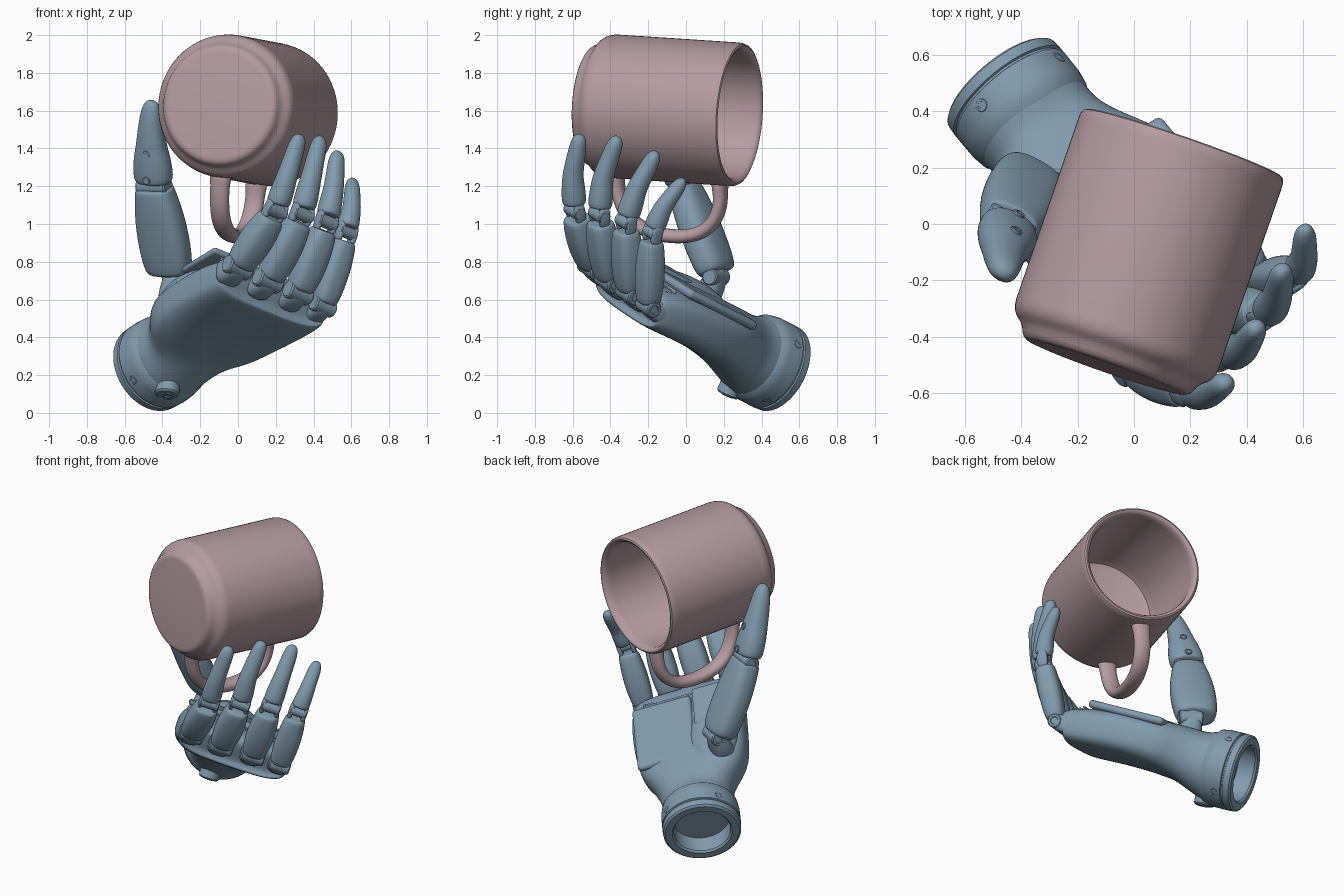
import bpy, bmesh, math
from mathutils import Vector as V, Matrix

if "Cube" in bpy.data.objects:
    bpy.data.objects.remove(bpy.data.objects["Cube"])


def material(name, rgb):
    m = bpy.data.materials.new(name)
    m.diffuse_color = (*rgb, 1)
    m.use_nodes = True
    m.node_tree.nodes["Principled BSDF"].inputs["Base Color"].default_value = m.diffuse_color
    return m


STEEL = material("blue_grey", (0.22, 0.33, 0.42))
PINK = material("dusty_pink", (0.46, 0.33, 0.36))


def finish(name, bm, mat, subdiv=0, bevel=0):
    bmesh.ops.recalc_face_normals(bm, faces=bm.faces)
    me = bpy.data.meshes.new(name)
    bm.to_mesh(me)
    bm.free()
    me.polygons.foreach_set("use_smooth", [True] * len(me.polygons))
    if not subdiv:
        me.set_sharp_from_angle(angle=math.radians(35))
    ob = bpy.data.objects.new(name, me)
    bpy.context.collection.objects.link(ob)
    me.materials.append(mat)
    if bevel:
        b = ob.modifiers.new("bevel", 'BEVEL')
        b.width, b.segments = bevel, 3
    if subdiv:
        s = ob.modifiers.new("subdivision", 'SUBSURF')
        s.levels = s.render_levels = subdiv
    return ob


def frame(origin, y, x):
    """Matrix with exact y axis, x close to the hint."""
    y = V(y).normalized()
    z = V(x).cross(y).normalized()
    x = y.cross(z)
    return Matrix.Translation(origin) @ Matrix((x, y, z)).transposed().to_4x4()


def loft(name, rings, hint, mat=STEEL, n=2.4, sides=16, subdiv=2):
    """Skin over (centre, half width, half depth[, exponent]) rings."""
    bm = bmesh.new()
    loops = []
    for i, r in enumerate(rings):
        a, b = V(rings[max(i - 1, 0)][0]), V(rings[min(i + 1, len(rings) - 1)][0])
        m = frame(V(r[0]), b - a, hint)
        e = 2 / (r[3] if len(r) > 3 else n)
        loop = []
        for k in range(sides):
            t = 2 * math.pi * (k + .5) / sides
            c, s = math.cos(t), math.sin(t)
            loop.append(bm.verts.new(m @ V((math.copysign(abs(c) ** e, c) * r[1], 0,
                                            math.copysign(abs(s) ** e, s) * r[2]))))
        loops.append(loop)
    for p, q in zip(loops, loops[1:]):
        for k in range(sides):
            bm.faces.new((p[k], p[k - 1], q[k - 1], q[k]))
    bm.faces.new(loops[0])
    bm.faces.new(loops[-1])
    return finish(name, bm, mat, subdiv)


def lathe(name, m, profile, mat=STEEL, sides=64):
    """Revolve (radius, height) points about the local y axis of m."""
    bm = bmesh.new()
    vs = [bm.verts.new(m @ V((r, h, 0))) for r, h in profile]
    es = [bm.edges.new(p) for p in zip(vs, vs[1:])]
    bmesh.ops.spin(bm, geom=vs + es, cent=m.translation, axis=m.to_3x3().col[1],
                   angle=2 * math.pi, steps=sides)
    bmesh.ops.remove_doubles(bm, verts=bm.verts, dist=1e-4)
    return finish(name, bm, mat)


def pin(name, centre, axis, r, length, sides=24):
    axis = V(axis).normalized()
    hint = (0, 0, 1) if abs(axis.z) < .9 else (1, 0, 0)
    h, c = length / 2, r * .15
    return lathe(name, frame(V(centre), axis, hint),
                 [(0, -h), (r - c, -h), (r, c - h), (r, h - c), (r - c, h), (r * .55, h),
                  (r * .5, h - c), (0, h - c)], sides=sides)


# Mug: body is hollow, lying on its side with the opening to the back
BASE = V((-.10, -.51, 1.632))
A = V((.326, .943, -.063)).normalized()
MUG = frame(BASE, A, (0, 0, 1))
lathe("mug_body", MUG, [
    (0, .004), (.28, .002), (.298, .004), (.312, .012), (.321, .026), (.329, .044), (.342, .06),
    (.358, .072), (.37, .088), (.377, .106), (.38, .13), (.381, .8), (.38, .825),
    (.374, .84), (.364, .845), (.352, .84), (.342, .825), (.338, .79), (.338, .17), (.325, .13),
    (.295, .115), (0, .115)], PINK, 72)

# Mug handle hanging below the body
D = V((-.12, -.028, -1)).normalized()
path = [(.16, .35), (.165, .40), (.18, .48), (.22, .57), (.3, .64), (.42, .672), (.55, .672),
        (.65, .645), (.72, .58), (.75, .49), (.745, .41), (.74, .35)]
loft("mug_handle", [(BASE + A * t + D * r, .07 if r < .38 else .053, .05 if r < .38 else .038)
                    for t, r in path], A.cross(D), PINK, n=2.2)

# Hand frame: x across the knuckles, y from cuff to knuckles, z out of the palm (mirrored)
HX = V((.785, .524, -.33))
HAND = frame(V((-.473, .5, .23)), (.593, -.72, .364), HX) @ Matrix.Diagonal((1, 1, -1, 1))
HR = HAND.to_3x3()


def hp(x, y, z):
    return HAND @ V((x, y, z))


# Wrist cuff with a hollow socket
lathe("wrist_cuff", HAND, [
    (0, .12), (.175, .12), (.175, .012), (.185, 0), (.228, 0), (.24, .01), (.243, .05),
    (.235, .054), (.235, .062), (.243, .066), (.242, .15), (.234, .2), (.19, .25), (0, .25)])
for k in range(4):
    a = math.radians(45 + 90 * k)
    d = HR @ V((math.cos(a), 0, math.sin(a)))
    pin("cuff_screw", HAND @ V((0, .105, 0)) + d * .226, d, .026, .035, 16)
BACK = HR @ V((0, -.1, -1))
pin("wrist_button", hp(-.02, .215, -.19), BACK, .064, .12, 32)
pin("wrist_button_inset", hp(-.02, .215, -.2), BACK, .04, .11, 6)

# Palm shell, thumb mound and inner palm plates
palm = [(.13, 0, .218, 0, .218, 2), (.19, 0, .234, 0, .232, 2), (.26, .005, .222, 0, .205, 2.1),
        (.33, .005, .235, .01, .182, 2.3), (.41, 0, .285, .025, .17, 2.6),
        (.5, -.01, .338, .03, .16, 3), (.66, 0, .355, .035, .15, 3.2),
        (.85, .005, .362, .03, .14, 3.6), (1.0, .005, .358, .015, .13, 3.8),
        (1.1, 0, .35, .0, .115, 3.8), (1.125, 0, .335, -.005, .1, 3.8),
        (1.13, 0, .3, -.01, .075, 3.8)]
loft("palm_shell", [(hp(x, t, z), w, h, n) for t, x, w, z, h, n in palm], HX, sides=24)
loft("thumb_mound", [(hp(x, t, z), w, h) for t, x, z, w, h in (
    (.4, -.13, .1, .05, .03), (.43, -.14, .11, .12, .07), (.55, -.16, .12, .16, .1),
    (.7, -.17, .12, .16, .1), (.84, -.17, .11, .14, .08), (.9, -.16, .1, .06, .03))], HX)


def plate(name, x, y, z, size, bevel):
    bm = bmesh.new()
    bmesh.ops.create_cube(bm, size=1, matrix=HAND @ Matrix.Translation((x, y, z))
                          @ Matrix.Diagonal((*size, 1)))
    return finish(name, bm, STEEL, bevel=bevel)


plate("palm_plate_outer", .135, .75, .16, (.38, .5, .05), .024)
plate("palm_plate_inner", -.2, .87, .185, (.26, .3, .035), .016)
for k in range(4):
    plate("palm_rib", -.02, 1.04 + k * .024, .115 - k * .014, (.56, .014, .05), .005)

# Fingers: base joint, middle joint, bend, tip, width scale
fingers = {
    "index": ((0, -.50, .77), (.20, -.59, 1.07), (.262, -.60, 1.26), (.33, -.56, 1.475), 1),
    "middle": ((.16, -.41, .70), (.34, -.46, 1.05), (.388, -.44, 1.25), (.438, -.36, 1.465), 1),
    "ring": ((.32, -.30, .635), (.47, -.32, 1.01), (.507, -.26, 1.19), (.527, -.155, 1.385), .98),
    "little": ((.45, -.20, .565), (.577, -.18, .955), (.603, -.12, 1.09), (.606, -.01, 1.24), .88)}
for f, (b, p, m, t, s) in fingers.items():
    b, p, m, t = map(V, (b, p, m, t))
    root = b - HR.col[1] * .13
    loft(f + "_knuckle", [(root.lerp(b, k), w * s, h * s) for k, w, h in (
        (0, .075, .075), (.5, .075, .07), (.9, .066, .062), (1.1, .06, .05), (1.2, .04, .03))],
        HX, n=3)
    pin(f + "_base_hinge", b, HX, .05 * s, .15 * s)
    loft(f + "_lower_link", [(b.lerp(p, k), w * s, h * s) for k, w, h in (
        (.04, .045, .045), (.05, .07, .062), (.12, .08, .072), (.35, .09, .083), (.6, .088, .082),
        (.8, .077, .073), (.88, .07, .066), (.89, .05, .05))], HX, n=2.7)
    # Exposed middle hinge with two side struts
    pin(f + "_middle_hinge", p, HX, .036 * s, .12 * s)
    for side in (-1, 1):
        o = HX * side * .048 * s
        loft(f + "_strut", [(p + (b - p).normalized() * .07 + o, .014, .03),
                            (p + o, .016, .036),
                            (p + (m - p).normalized() * .06 + o, .014, .03)], HX, n=3, subdiv=1)
    # Curved upper link tapering to a round tip
    q = p.lerp(m, .17)
    d = (t - m).normalized()
    loft(f + "_upper_link", [(c, w * s, h * s) for c, w, h in (
        (q, .045, .045), (q + (m - q) * .03, .061, .06), (q.lerp(m, .2), .064, .066),
        (q.lerp(m, .6), .06, .062), (m, .054, .055), (m.lerp(t, .35), .05, .05),
        (m.lerp(t, .65), .047, .045), (t - d * .04, .042, .04), (t - d * .012, .031, .028),
        (t, .012, .01))], HX, n=2.2)

# Thumb: wide lower link, hinge and tapering tip
TX = V((-.85, .5, 0)).normalized()
tb, tm, tt = V((-.36, .17, .73)), V((-.445, -.01, 1.2)), V((-.457, -.18, 1.655))
loft("thumb_root", [(hp(-.2, .52, .1), .09, .09), (hp(-.22, .49, .17), .08, .07),
                    (V((-.325, .165, .73)), .065, .06), (tb.lerp(tm, .12), .05, .05)], TX)
pin("thumb_base_hinge", (-.32, .16, .72), TX, .045, .15)
loft("thumb_lower_link", [(tb.lerp(tm, k), w, h) for k, w, h in (
    (.02, .08, .05), (.03, .118, .078), (.1, .135, .09), (.35, .145, .094), (.65, .138, .092),
    (.88, .115, .085), (.95, .108, .08), (.98, .104, .076), (.985, .075, .06))], TX, n=2.7)
pin("thumb_middle_hinge", tm, TX, .05, .18)
tq = tm.lerp(tt, .05)
loft("thumb_upper_link", [(tq.lerp(tt, k) + V((-.008, 0, 0)) * math.sin(k * 3), w, h)
                          for k, w, h in (
    (0, .075, .06), (.01, .104, .08), (.1, .112, .084), (.3, .102, .08), (.42, .086, .074),
    (.6, .074, .066), (.78, .063, .056), (.9, .052, .046), (.97, .036, .03), (1, .014, .012))],
    TX, n=2.3)
TN = TX.cross((tt - tm).normalized())
for k, w in ((.12, .165), (.42, .145)):
    pin("thumb_pin", tm.lerp(tt, k), TN, .022, w + .01, 16)
